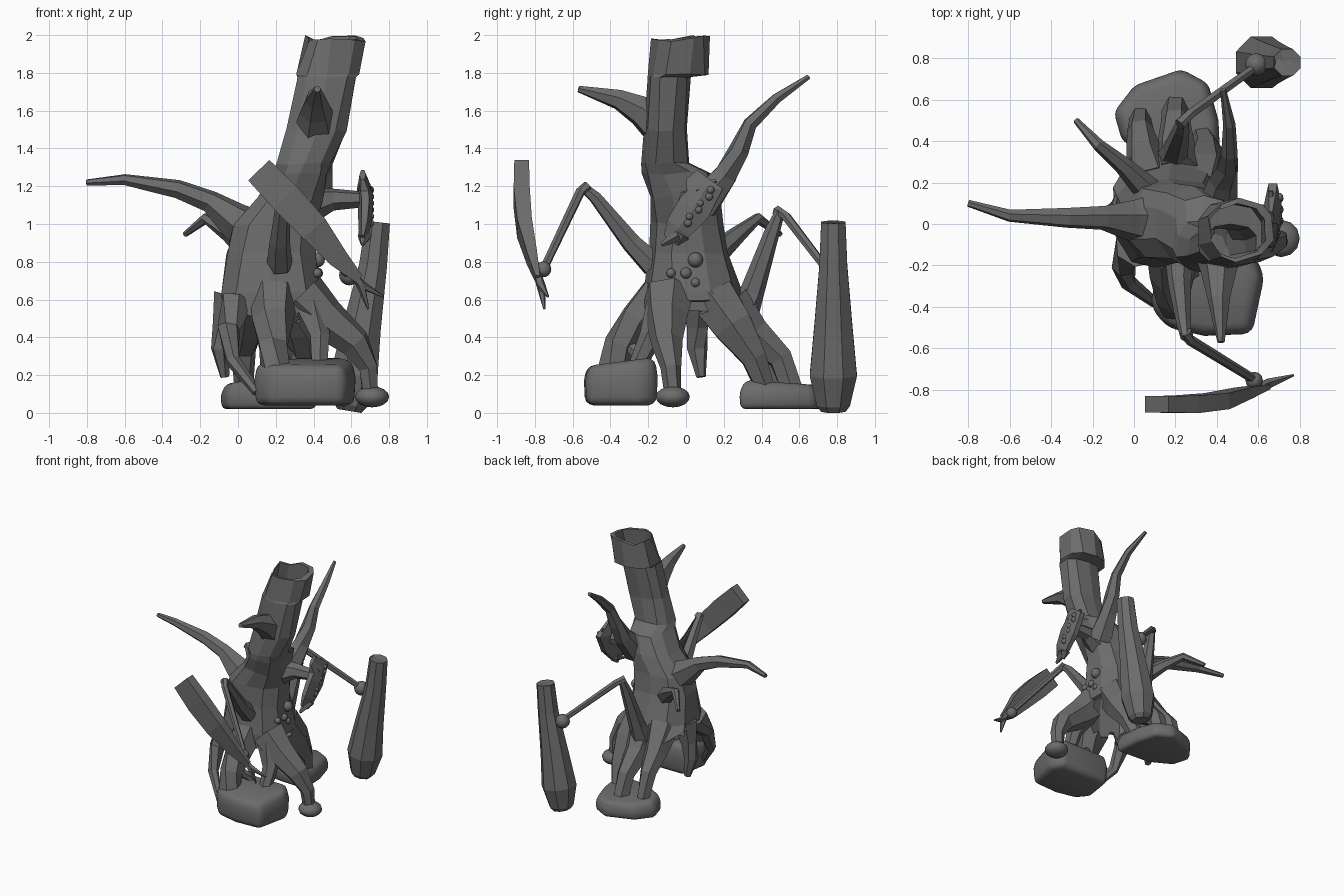
import bpy, bmesh, math, random
from mathutils import Vector, Matrix

random.seed(4)
bark = bpy.data.materials.new("dark_grey_bark")
bark.diffuse_color = (0.15, 0.15, 0.15, 1)


def finish(name, bm, smooth=False):
    bmesh.ops.recalc_face_normals(bm, faces=bm.faces)
    me = bpy.data.meshes.new(name)
    for f in bm.faces:
        f.smooth = smooth
    bm.to_mesh(me)
    bm.free()
    me.materials.append(bark)
    ob = bpy.data.objects.new(name, me)
    bpy.context.collection.objects.link(ob)
    return ob


def skin(bm, rings):
    """Join rings of points with quads and close both ends."""
    rows = [[bm.verts.new(p) for p in ring] for ring in rings]
    n = len(rows[0])
    for a, b in zip(rows, rows[1:]):
        for i in range(n):
            j = (i + 1) % n
            bm.faces.new((a[i], a[j], b[j], b[i]))
    return [bm.faces.new(rows[0][::-1]), bm.faces.new(rows[-1])]


def branch(name, pts, sides=6, flat=1.0, ref=(0.31, 0.22, 0.9), turn=0.0):
    """Faceted limb through (x, y, z, radius); flat squashes it along ref."""
    cs = [Vector(p[:3]) for p in pts]
    rings = []
    for i, c in enumerate(cs):
        t = (cs[min(i + 1, len(cs) - 1)] - cs[max(i - 1, 0)]).normalized()
        u = Vector(ref)
        u = (u - t * u.dot(t)).normalized()
        v = t.cross(u)
        r = pts[i][3]
        rings.append([c + u * (r * flat * math.cos(a)) + v * (r * math.sin(a))
                      for a in (turn + math.tau * k / sides for k in range(sides))])
    bm = bmesh.new()
    skin(bm, rings)
    return finish(name, bm)


def ball(name, c, r, scale=(1, 1, 1)):
    bm = bmesh.new()
    bmesh.ops.create_uvsphere(bm, u_segments=12, v_segments=8, radius=r,
                              matrix=Matrix.Translation(c) @ Matrix.Diagonal((*scale, 1)))
    return finish(name, bm, True)


def stone_foot(name, outline, z0, z1, top, bevel, slope):
    """Rounded slab foot from a plan outline, with a narrower sloping top."""
    cx = sum(p[0] for p in outline) / len(outline)
    cy = sum(p[1] for p in outline) / len(outline)
    rows = []
    for z, s, k in ((z0, 0.97, 0), (z0 + (z1 - z0) * 0.6, 1.0, slope / 2), (z1, top, slope)):
        rows.append([(cx + (x - cx) * s, cy + (y - cy) * s, z + k * (y - cy)) for x, y in outline])
    bm = bmesh.new()
    skin(bm, rows)
    m = finish(name, bm, True).modifiers.new("round", 'BEVEL')
    m.width, m.segments, m.limit_method = bevel, 3, 'ANGLE'
    m.angle_limit = math.radians(25)


def combine(base, other, op):
    """Apply a boolean to base and delete the other object."""
    m = base.modifiers.new("bool", 'BOOLEAN')
    m.operation, m.object, m.solver = op, other, 'EXACT'
    m.use_self = True
    me = bpy.data.meshes.new_from_object(base.evaluated_get(bpy.context.evaluated_depsgraph_get()))
    base.modifiers.clear()
    if len(me.polygons) > 20:
        base.data = me
    bpy.data.objects.remove(other)


# Trunk levels: z, xmin, xmax, ymin, ymax, height shift of the hollow
levels = [
    (0.48, -0.10, 0.44, -0.22, 0.36, -0.06),
    (0.64, -0.09, 0.44, -0.22, 0.29, 0),
    (0.85, -0.06, 0.41, -0.20, 0.22, 0),
    (1.00, -0.02, 0.42, -0.18, 0.20, -0.01),
    (1.14, 0.11, 0.45, -0.19, 0.18, -0.02),
    (1.27, 0.19, 0.48, -0.235, 0.13, -0.03),
    (1.32, 0.21, 0.50, -0.24, 0.02, -0.03),
    (1.50, 0.26, 0.57, -0.215, 0.00, 0),
    (1.78, 0.31, 0.63, -0.20, 0.02, 0.025),
    (1.79, 0.31, 0.64, -0.20, 0.12, 0.025),
    (1.98, 0.36, 0.66, -0.17, 0.12, 0.1),
]
outer, inner = [], []
for n, (z, x0, x1, y0, y1, dz) in enumerate(levels):
    j = 0.02 if z > 1.9 else 0.005 if z > 1.7 else 0.01
    mid = Vector(((x0 + x1) / 2, (y0 + y1) / 2, z))
    half = min(x1 - x0, y1 - y0) / 2
    ring, hollow = [], []
    for k in range(10):
        a = math.tau * (k + 0.5) / 10
        c, s = (math.copysign(abs(q) ** 0.8, q) for q in (math.cos(a), math.sin(a)))
        p = mid + Vector((c * (x1 - x0) * 0.51, s * (y1 - y0) * 0.51, 0.13 * c * c if n == 0 else 0))
        p += Vector([random.uniform(-j, j) for _ in range(3)])
        ring.append(p)
        q = mid + (p - mid) * (1 - 0.025 / half)
        hollow.append(Vector((q.x, q.y, p.z + dz)))
    outer.append(ring)
    inner.append(hollow)
solids = []
for name, rings in (("trunk_with_limbs", outer), ("hollow", inner)):
    bm = bmesh.new()
    bmesh.ops.triangulate(bm, faces=skin(bm, rings))
    solids.append(finish(name, bm))
trunk, hollow = solids


def limb(name, pts):
    """Grow a branch out of the trunk as one surface."""
    combine(trunk, branch(name, pts), 'UNION')


# Bare branches
limb("left_branch", [(0.12, 0.02, 0.93, 0.14), (-0.02, 0.02, 1.02, 0.10), (-0.15, 0.03, 1.12, 0.06),
                     (-0.32, 0.03, 1.185, 0.05), (-0.6, 0.04, 1.235, 0.03), (-0.8, 0.1, 1.22, 0.017)])
limb("front_branch", [(0.41, -0.13, 1.52, 0.12), (0.41, -0.24, 1.6, 0.085), (0.41, -0.36, 1.66, 0.055),
                      (0.42, -0.57, 1.715, 0.018)])
limb("back_branch", [(0.4, 0.08, 1.1, 0.10), (0.43, 0.21, 1.26, 0.07), (0.45, 0.28, 1.39, 0.055),
                     (0.46, 0.34, 1.53, 0.04), (0.46, 0.48, 1.665, 0.03), (0.43, 0.65, 1.78, 0.014)])
limb("left_twig", [(0.08, 0.15, 0.84, 0.07), (-0.05, 0.28, 0.95, 0.045), (-0.17, 0.38, 1.03, 0.03),
                   (-0.28, 0.5, 0.945, 0.015)])

# Upper arms
limb("front_upper_arm", [(0.22, -0.17, 0.78, 0.07), (0.22, -0.29, 0.9, 0.055),
                         (0.24, -0.48, 1.14, 0.035), (0.25, -0.55, 1.2, 0.025)])
limb("back_upper_arm", [(0.18, 0.27, 0.46, 0.10), (0.2, 0.35, 0.64, 0.065),
                        (0.23, 0.46, 0.97, 0.04), (0.24, 0.5, 1.07, 0.025)])
limb("right_arm", [(0.38, 0.02, 1.1, 0.10), (0.5, 0.04, 1.13, 0.06), (0.64, 0.05, 1.13, 0.045)])

# Root legs
limb("front_leg", [(0.19, -0.13, 0.62, 0.13), (0.185, -0.25, 0.49, 0.11), (0.185, -0.35, 0.36, 0.085),
                   (0.2, -0.4, 0.2, 0.08)])
limb("front_brace", [(0.2, -0.33, 0.38, 0.035), (0.27, -0.24, 0.3, 0.035), (0.32, -0.22, 0.22, 0.03)])
limb("right_leg", [(0.34, -0.09, 0.62, 0.14), (0.46, -0.1, 0.5, 0.115), (0.62, -0.1, 0.37, 0.085),
                   (0.69, -0.08, 0.24, 0.055), (0.7, -0.07, 0.1, 0.045)])
limb("back_right_leg", [(0.3, 0.14, 0.62, 0.14), (0.34, 0.25, 0.46, 0.12), (0.35, 0.36, 0.29, 0.075),
                        (0.33, 0.42, 0.13, 0.055)])
limb("back_middle_leg", [(0.22, 0.22, 0.58, 0.13), (0.2, 0.35, 0.42, 0.10), (0.2, 0.5, 0.29, 0.07),
                         (0.2, 0.56, 0.13, 0.065)])
limb("back_left_leg", [(0.08, 0.18, 0.6, 0.13), (0.05, 0.33, 0.44, 0.09), (0.03, 0.45, 0.33, 0.065),
                       (0.03, 0.52, 0.13, 0.05)])
limb("hanging_root", [(-0.03, 0.06, 0.62, 0.10), (-0.07, 0.06, 0.46, 0.065), (-0.09, 0.06, 0.34, 0.055),
                      (-0.07, 0.08, 0.19, 0.025)])
limb("left_root", [(0.0, -0.12, 0.58, 0.10), (-0.05, -0.2, 0.45, 0.06), (-0.03, -0.28, 0.28, 0.04),
                   (0.1, -0.38, 0.11, 0.025)])
limb("inner_root", [(0.38, -0.12, 0.55, 0.10), (0.43, -0.19, 0.4, 0.06), (0.43, -0.27, 0.22, 0.045)])

# Open the trunk from rim to belly
combine(trunk, hollow, 'DIFFERENCE')

# Front forearm with a long blade
branch("front_forearm", [(0.25, -0.52, 1.2, 0.03), (0.27, -0.56, 1.17, 0.026), (0.58, -0.75, 0.77, 0.022)])
ball("front_hand", (0.58, -0.755, 0.76), 0.042)
branch("blade", [(0.11, -0.87, 1.285, 0.11), (0.25, -0.87, 1.14, 0.12), (0.4, -0.855, 0.98, 0.11),
                 (0.53, -0.815, 0.82, 0.075), (0.64, -0.785, 0.71, 0.035)], 4, 0.5, (0, 1, 0), math.pi / 4)
for i, tip in enumerate([(0.77, -0.73, 0.615), (0.69, -0.75, 0.55), (0.66, -0.76, 0.64)]):
    branch(f"blade_claw_{i}", [(0.6, -0.79, 0.75, 0.02), (0.65, -0.77, 0.68, 0.025), (*tip, 0.006)], 5)

# Back forearm with a heavy club, dished at the top
branch("back_forearm", [(0.22, 0.48, 1.07, 0.03), (0.27, 0.53, 1.04, 0.026), (0.59, 0.76, 0.74, 0.022)])
ball("back_hand", (0.59, 0.77, 0.73), 0.055)
branch("club", [(0.74, 0.78, 0.97, 0.03), (0.741, 0.78, 1.0, 0.055), (0.74, 0.78, 1.01, 0.07),
                (0.715, 0.78, 0.78, 0.08), (0.655, 0.78, 0.45, 0.11), (0.615, 0.78, 0.2, 0.135),
                (0.595, 0.78, 0.04, 0.095), (0.59, 0.78, 0.01, 0.07)], 8, 1, (1, 0, 0.1), math.pi / 8)

# Flat berry-studded right hand
branch("right_hand", [(0.66, 0.03, 1.26, 0.045), (0.67, 0.1, 1.18, 0.11), (0.675, 0.04, 1.08, 0.105),
                      (0.67, -0.04, 0.98, 0.085), (0.66, -0.09, 0.92, 0.04)], 6, 0.38, (1, 0, 0))
for i, (y, z) in enumerate([(-0.13, 0.89), (-0.05, 0.89), (0.16, 1.23)]):
    branch(f"right_finger_{i}", [(0.67, 0.3 * y, 0.7 * z + 0.32, 0.04), (0.66, y, z, 0.01)], 5)
for i in range(6):
    ball(f"hand_berry_{i}", (0.70, 0.13 - 0.028 * i + 0.02 * (i % 2), 1.18 - 0.035 * i), 0.021)

# Trunk berries
for i, (y, z, r) in enumerate([(0.05, 0.81, 0.04), (0.0, 0.74, 0.03), (0.05, 0.69, 0.025), (-0.08, 0.74, 0.025)]):
    ball(f"trunk_berry_{i}", (0.42, y, z), r)

# Stone feet
stone_foot("front_foot", [(0.08, -0.4), (0.16, -0.5), (0.34, -0.54), (0.57, -0.53), (0.63, -0.25),
                          (0.58, -0.15), (0.12, -0.15)], 0.04, 0.27, 0.93, 0.045, 0.12)
stone_foot("back_foot", [(-0.1, 0.54), (-0.06, 0.4), (0.12, 0.3), (0.42, 0.28), (0.41, 0.5),
                         (0.36, 0.68), (0.23, 0.75), (0.0, 0.67)], 0.02, 0.16, 0.86, 0.04, -0.06)
ball("right_foot", (0.71, -0.07, 0.085), 0.09, (1, 1, 0.62))
